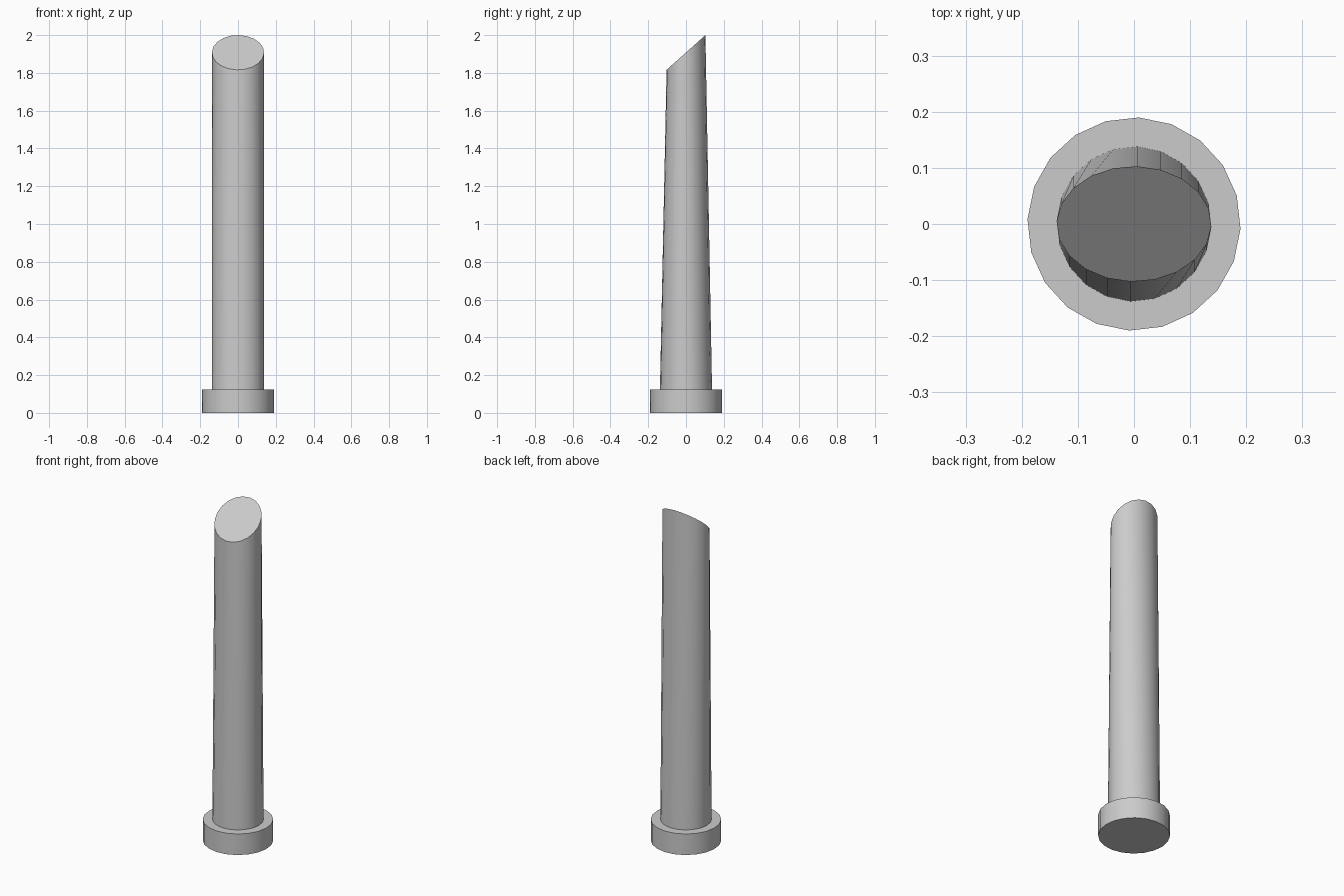
import bpy, bmesh, math

if "Cube" in bpy.data.objects:
    bpy.data.objects.remove(bpy.data.objects["Cube"])

SIDES = 20
PHASE = math.radians(-2.5)
TILT = math.radians(41.8)


def ring(bm, radius, z, tilt=0.0):
    """Circle of vertices, optionally tilted about x so the back rises."""
    verts = []
    for i in range(SIDES):
        a = PHASE + 2 * math.pi * i / SIDES
        x, y = radius * math.cos(a), radius * math.sin(a)
        verts.append(bm.verts.new((x, y * math.cos(tilt), z + y * math.sin(tilt))))
    return verts


bm = bmesh.new()
# foot flange, ledge, then shaft up to the slanted cut
rings = [
    ring(bm, 0.19, 0.0),
    ring(bm, 0.19, 0.125),
    ring(bm, 0.138, 0.125),
    ring(bm, 0.138, 1.908, TILT),
]
for low, high in zip(rings, rings[1:]):
    for i in range(SIDES):
        j = (i + 1) % SIDES
        bm.faces.new((low[i], low[j], high[j], high[i]))
bm.faces.new(rings[0][::-1])
bm.faces.new(rings[-1])
bmesh.ops.recalc_face_normals(bm, faces=bm.faces)

mesh = bpy.data.meshes.new("slanted_post")
bm.to_mesh(mesh)
bm.free()
post = bpy.data.objects.new("slanted_post", mesh)
bpy.context.collection.objects.link(post)

# smooth sides, crisp rims
bpy.context.view_layer.objects.active = post
post.select_set(True)
bpy.ops.object.shade_smooth_by_angle(angle=math.radians(30))
